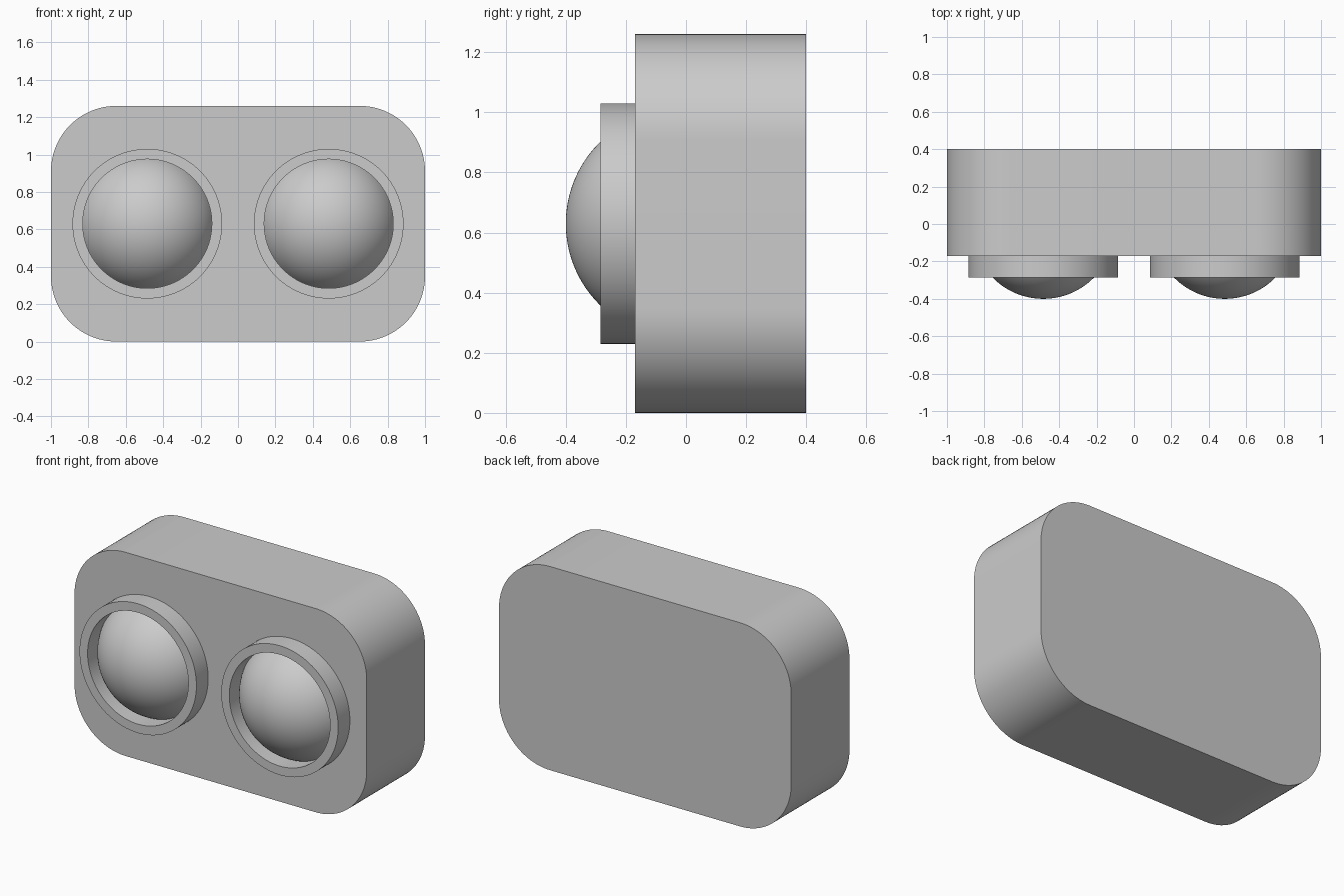
import bpy, math
from math import pi, sin, cos

cube = bpy.data.objects.get("Cube")
if cube:
    bpy.data.objects.remove(cube, do_unlink=True)

WIDTH, HEIGHT, CORNER = 2.0, 1.26, 0.35
FACE_Y, BACK_Y = -0.17, 0.4
LENS_X, LENS_Z = 0.485, HEIGHT / 2

grey = bpy.data.materials.new("plain_grey")
grey.use_nodes = True
grey.diffuse_color = (0.6, 0.6, 0.6, 1)
grey.node_tree.nodes["Principled BSDF"].inputs["Base Color"].default_value = (0.6, 0.6, 0.6, 1)


def make_object(name, verts, faces, location=(0, 0, 0)):
    mesh = bpy.data.meshes.new(name)
    mesh.from_pydata(verts, [], faces)
    mesh.materials.append(grey)
    obj = bpy.data.objects.new(name, mesh)
    obj.location = location
    bpy.context.collection.objects.link(obj)
    bpy.ops.object.select_all(action="DESELECT")
    obj.select_set(True)
    bpy.context.view_layer.objects.active = obj
    bpy.ops.object.mode_set(mode="EDIT")
    bpy.ops.mesh.select_all(action="SELECT")
    bpy.ops.mesh.remove_doubles(threshold=0.00001)
    bpy.ops.mesh.normals_make_consistent(inside=False)
    bpy.ops.object.mode_set(mode="OBJECT")
    bpy.ops.object.shade_smooth_by_angle(angle=math.radians(35))
    return obj


def revolve(name, profile, location, closed=False, sides=96):
    """Turn (radius, y) points around the y axis."""
    n = len(profile)
    verts = [(r * cos(2 * pi * i / sides), y, r * sin(2 * pi * i / sides))
             for i in range(sides) for r, y in profile]
    faces = []
    for i in range(sides):
        a, b = i * n, (i + 1) % sides * n
        for j in range(n if closed else n - 1):
            k = (j + 1) % n
            faces.append((a + j, a + k, b + k, b + j))
    return make_object(name, verts, faces, location)


# Body: rounded rectangle extruded front to back
steps = 24
outline = []
for corner, (sx, sz) in enumerate([(1, 1), (-1, 1), (-1, -1), (1, -1)]):
    for i in range(steps + 1):
        a = (corner + i / steps) * pi / 2
        outline.append((sx * (WIDTH / 2 - CORNER) + CORNER * cos(a),
                        HEIGHT / 2 + sz * (HEIGHT / 2 - CORNER) + CORNER * sin(a)))
n = len(outline)
body_verts = [(x, y, z) for y in (FACE_Y, BACK_Y) for x, z in outline]
body_faces = [tuple(range(n)), tuple(range(n, 2 * n))]
body_faces += [(i, (i + 1) % n, n + (i + 1) % n, n + i) for i in range(n)]
make_object("body", body_verts, body_faces)

# Lenses: a raised ring around a spherical dome on each side
ring_profile = [(0.345, FACE_Y), (0.345, -0.285), (0.4, -0.285), (0.4, FACE_Y)]
dome_radius, dome_top = 0.38, -0.4
edge_angle = math.asin(0.345 / dome_radius)
dome_profile = [(dome_radius * sin(edge_angle * i / 32),
                 dome_top + dome_radius * (1 - cos(edge_angle * i / 32)))
                for i in range(33)]
for side, sign in (("left", 1), ("right", -1)):
    place = (sign * LENS_X, 0, LENS_Z)
    revolve(side + "_lens_ring", ring_profile, place, closed=True)
    revolve(side + "_lens_dome", dome_profile, place)
